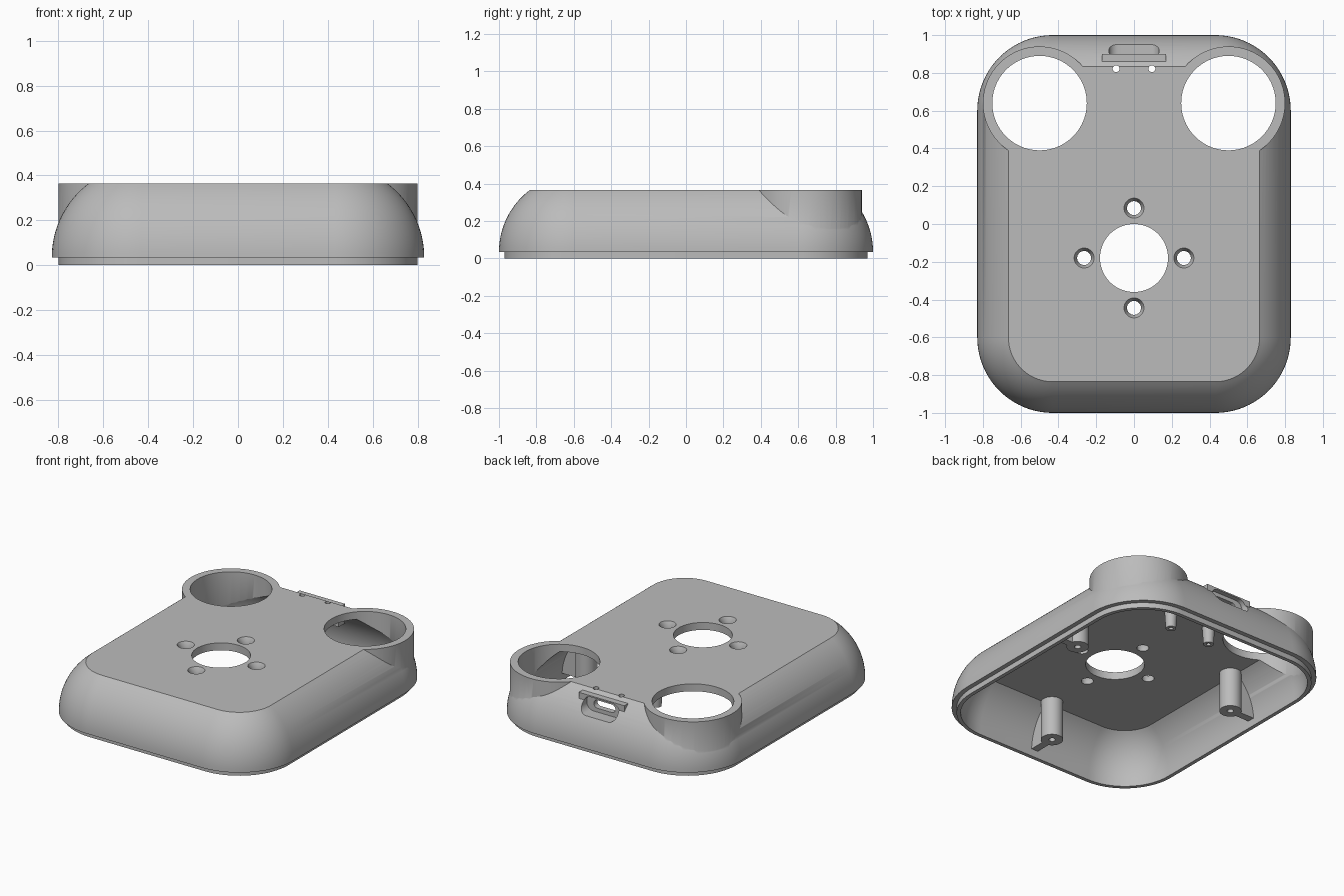
import bpy, bmesh, math
from mathutils import Matrix, Vector

if "Cube" in bpy.data.objects:
    bpy.data.objects.remove(bpy.data.objects["Cube"], do_unlink=True)

grey = bpy.data.materials.new("plain_grey")
grey.use_nodes = True
COLOR = (0.5, 0.5, 0.5, 1)
grey.diffuse_color = COLOR
grey.node_tree.nodes["Principled BSDF"].inputs["Base Color"].default_value = COLOR

HALF_X, HALF_Y, CORNER = 0.83, 1.0, 0.4
RIM, TOP, ARC = 0.035, 0.365, 0.4125
WALL, ROOF = 0.055, 0.05


def finish(name, bm):
    bmesh.ops.recalc_face_normals(bm, faces=bm.faces)
    mesh = bpy.data.meshes.new(name)
    bm.to_mesh(mesh)
    bm.free()
    mesh.materials.append(grey)
    obj = bpy.data.objects.new(name, mesh)
    bpy.context.collection.objects.link(obj)
    return obj


def loft(name, loops):
    """Skin a stack of closed loops and cap both ends."""
    bm = bmesh.new()
    rings = [[bm.verts.new(p) for p in loop] for loop in loops]
    n = len(rings[0])
    for a, b in zip(rings, rings[1:]):
        for i in range(n):
            j = (i + 1) % n
            bm.faces.new((a[i], a[j], b[j], b[i]))
    bm.faces.new(rings[0])
    bm.faces.new(rings[-1])
    return finish(name, bm)


def rounded_rect(hx, hy, r, seg=20):
    pts = []
    for k, (sx, sy) in enumerate(((1, 1), (-1, 1), (-1, -1), (1, -1))):
        for i in range(seg + 1):
            a = math.pi / 2 * (k + i / seg)
            pts.append((sx * (hx - r) + r * math.cos(a), sy * (hy - r) + r * math.sin(a)))
    return pts


def case_loop(inset, z):
    return [(x, y, z) for x, y in rounded_rect(HALF_X - inset, HALF_Y - inset, CORNER - inset)]


def dome(inset, top, steps=16):
    """Loops of the curved side wall, offset inward."""
    r = ARC - inset
    end = math.asin((top - RIM) / r)
    return [case_loop(inset + r * (1 - math.cos(end * i / steps)), RIM + r * math.sin(end * i / steps))
            for i in range(steps + 1)]


def cylinder(name, x, y, r1, z1, z2, r2=None, seg=64):
    bm = bmesh.new()
    bmesh.ops.create_cone(bm, cap_ends=True, segments=seg, radius1=r1, radius2=r2 or r1, depth=z2 - z1,
                          matrix=Matrix.Translation((x, y, (z1 + z2) / 2)))
    return finish(name, bm)


def box(name, center, size):
    bm = bmesh.new()
    bmesh.ops.create_cube(bm, size=1, matrix=Matrix.Translation(center) @ Matrix.Diagonal(Vector(size).to_4d()))
    return finish(name, bm)


def slot(name, hx, hz, z, y1, y2):
    outline = rounded_rect(hx, hz, hz * 0.95, 8)
    return loft(name, [[(x, y, z + h) for x, h in outline] for y in (y1, y2)])


def combine(target, operation, other):
    """Apply one boolean and discard the helper."""
    mod = target.modifiers.new("combine", "BOOLEAN")
    mod.operation, mod.solver, mod.object = operation, "EXACT", other
    bpy.context.view_layer.objects.active = target
    bpy.ops.object.modifier_apply(modifier=mod.name)
    bpy.data.objects.remove(other, do_unlink=True)


# Domed case with a stepped lip and two round sockets
case = loft("case", [case_loop(0.03, 0), case_loop(0.03, RIM)] + dome(0, TOP))
for side in (-1, 1):
    combine(case, "UNION", cylinder("socket", side * 0.5, 0.64, 0.3, 0.1, TOP, seg=96))
combine(case, "DIFFERENCE", loft("cavity", [case_loop(WALL, -0.02)] + dome(WALL, TOP - ROOF)))
combine(case, "UNION", box("port_backing", (0, 0.865, 0.28), (0.34, 0.07, 0.13)))

# Openings in the top plate
for side in (-1, 1):
    combine(case, "DIFFERENCE", cylinder("socket_bore", side * 0.5, 0.64, 0.25, -0.1, 0.5, seg=96))
    combine(case, "DIFFERENCE", cylinder("pin_hole", side * 0.095, 0.822, 0.018, 0.2, 0.5, seg=24))
combine(case, "DIFFERENCE", cylinder("center_hole", 0, -0.18, 0.18, 0.2, 0.5, seg=96))
for k in range(4):
    x, y = 0.264 * math.cos(k * math.pi / 2), -0.18 + 0.264 * math.sin(k * math.pi / 2)
    combine(case, "DIFFERENCE", cylinder("screw_hole", x, y, 0.037, 0.2, 0.5, seg=40))
    combine(case, "DIFFERENCE", cylinder("countersink", x, y, 0.037, TOP - 0.03, TOP + 0.002, 0.054, 40))

# Recessed port in the back wall
combine(case, "DIFFERENCE", slot("port_recess", 0.133, 0.053, 0.283, 0.868, 1.1))
combine(case, "DIFFERENCE", slot("port_opening", 0.08, 0.027, 0.283, 0.7, 1.0))

parts = [case]
# Screw posts, each joined to the wall by a rib
for name, x, y, dx, dy in (("front_post", 0, -0.78, 0, -1),
                           ("left_post", 0.61, 0.19, 1, 0), ("right_post", -0.61, 0.19, -1, 0)):
    post = cylinder(name, x, y, 0.068, 0.05, 0.34, seg=40)
    size = (0.3 if dx else 0.05, 0.3 if dy else 0.05, 0.29)
    combine(post, "UNION", box("rib", (x + dx * 0.15, y + dy * 0.15, 0.195), size))
    combine(post, "INTERSECT", loft("rib_trim", dome(WALL - 0.02, TOP - 0.02)))
    combine(post, "DIFFERENCE", cylinder("post_bore", x, y, 0.02, 0, 0.2, seg=24))
    parts.append(post)

# Small board pegs behind the port
for name, x in (("left_peg", 0.15), ("right_peg", -0.15)):
    peg = cylinder(name, x, 0.53, 0.032, 0.2, 0.33, 0.04, 24)
    combine(peg, "DIFFERENCE", cylinder("peg_bore", x, 0.53, 0.014, 0.1, 0.28, seg=16))
    parts.append(peg)

# Smooth curved walls, keep edges sharp
bpy.ops.object.select_all(action="DESELECT")
for obj in parts:
    obj.select_set(True)
bpy.context.view_layer.objects.active = case
bpy.ops.object.shade_smooth_by_angle(angle=math.radians(30))
